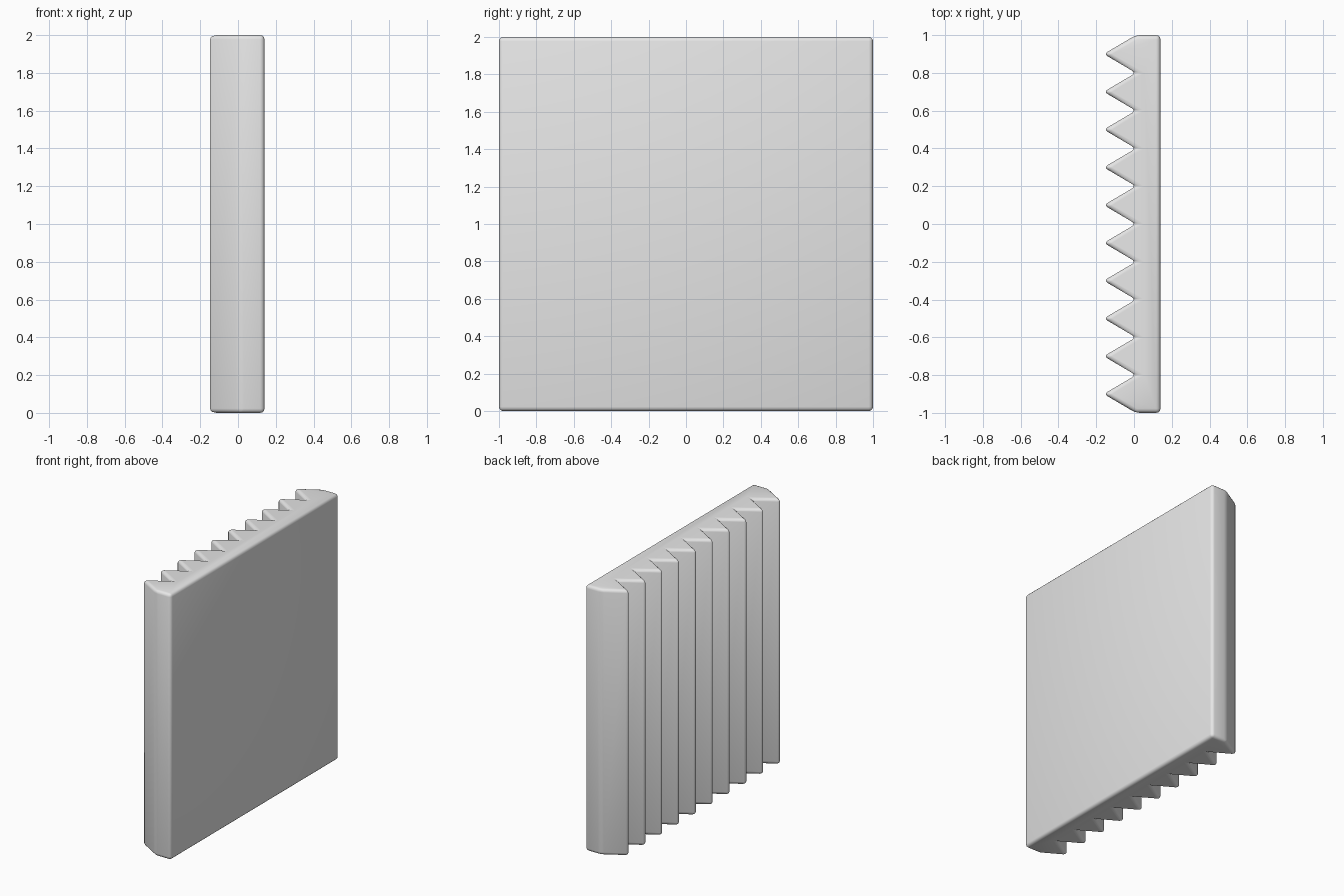
import bpy, bmesh

cube = bpy.data.objects.get("Cube")
if cube:
    bpy.data.objects.remove(cube)

TEETH, PITCH = 10, 0.2
BACK, VALLEY, TIP = 0.14, 0.01, -0.16
HEIGHT = 2.0

# Plain grey material
grey = bpy.data.materials.new("plain_grey")
grey.use_nodes = True
color = (0.8, 0.8, 0.8, 1)
grey.diffuse_color = color
grey.node_tree.nodes["Principled BSDF"].inputs["Base Color"].default_value = color

# Sawtooth outline, from the front end to the back end
outline = [(BACK, 1), (VALLEY, 1)]
for i in range(TEETH):
    y = 1 - i * PITCH
    outline += [(TIP, y - PITCH / 2), (VALLEY, y - PITCH)]
outline.append((BACK, -1))

# Extrude the outline into the ridged panel
bm = bmesh.new()
base = bm.faces.new([bm.verts.new((x, y, 0)) for x, y in outline])
extruded = bmesh.ops.extrude_face_region(bm, geom=[base])["geom"]
bmesh.ops.translate(bm, vec=(0, 0, HEIGHT),
                    verts=[v for v in extruded if isinstance(v, bmesh.types.BMVert)])
bmesh.ops.recalc_face_normals(bm, faces=bm.faces)
mesh = bpy.data.meshes.new("ridged_panel")
bm.to_mesh(mesh)
bm.free()
mesh.materials.append(grey)
panel = bpy.data.objects.new("ridged_panel", mesh)
bpy.context.collection.objects.link(panel)

# Soft rounded edges with smooth shading
bevel = panel.modifiers.new("rounded_edges", "BEVEL")
bevel.width = 0.023
bevel.segments = 3
bevel.limit_method = "ANGLE"
bevel.angle_limit = 0.4
mesh.shade_smooth()
